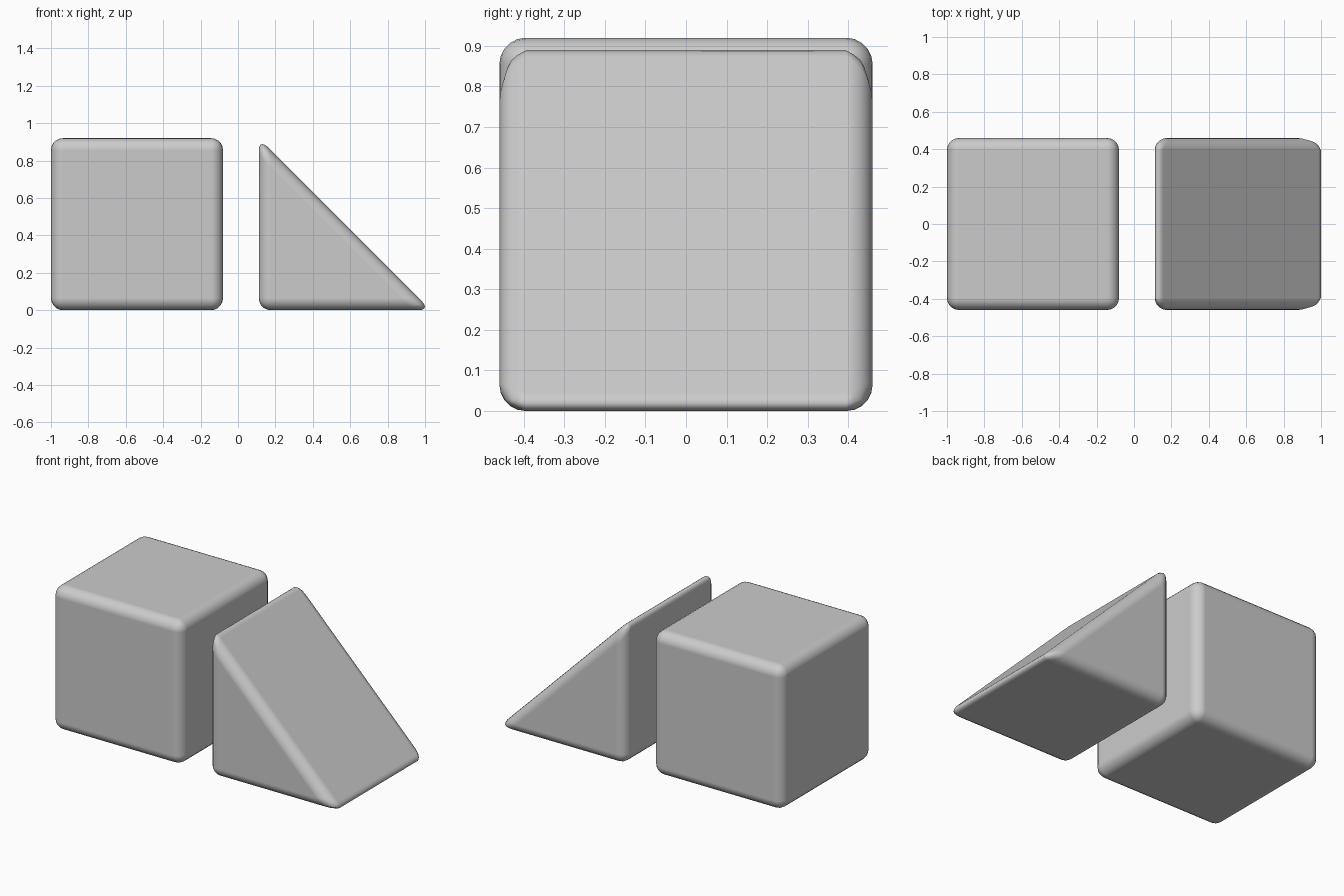
import bpy

if "Cube" in bpy.data.objects:
    bpy.data.objects.remove(bpy.data.objects["Cube"])

SIZE = 0.92      # edge length of both blocks
BEVEL = 0.065    # rounding of the edges
HALF = SIZE / 2


def rounded_prism(name, profile):
    """Extrude an x-z profile along y, then round every edge."""
    n = len(profile)
    verts = [(x, y, z) for y in (-HALF, HALF) for x, z in profile]
    faces = [tuple(range(n)), tuple(reversed(range(n, 2 * n)))]
    faces += [(i, i + n, (i + 1) % n + n, (i + 1) % n) for i in range(n)]
    mesh = bpy.data.meshes.new(name)
    mesh.from_pydata(verts, [], faces)
    mesh.polygons.foreach_set("use_smooth", [True] * len(faces))
    obj = bpy.data.objects.new(name, mesh)
    bpy.context.collection.objects.link(obj)
    bevel = obj.modifiers.new("rounded_edges", 'BEVEL')
    bevel.width = BEVEL
    bevel.segments = 5
    bevel.limit_method = 'NONE'
    bevel.harden_normals = True
    return obj


# Cube block on the left
left = -1.0
rounded_prism("cube_block", [(left, 0), (left + SIZE, 0),
                             (left + SIZE, SIZE), (left, SIZE)])

# Wedge block on the right, sloping down towards +x
left = 0.111
rounded_prism("wedge_block", [(left, 0), (left + SIZE, 0), (left, SIZE)])
